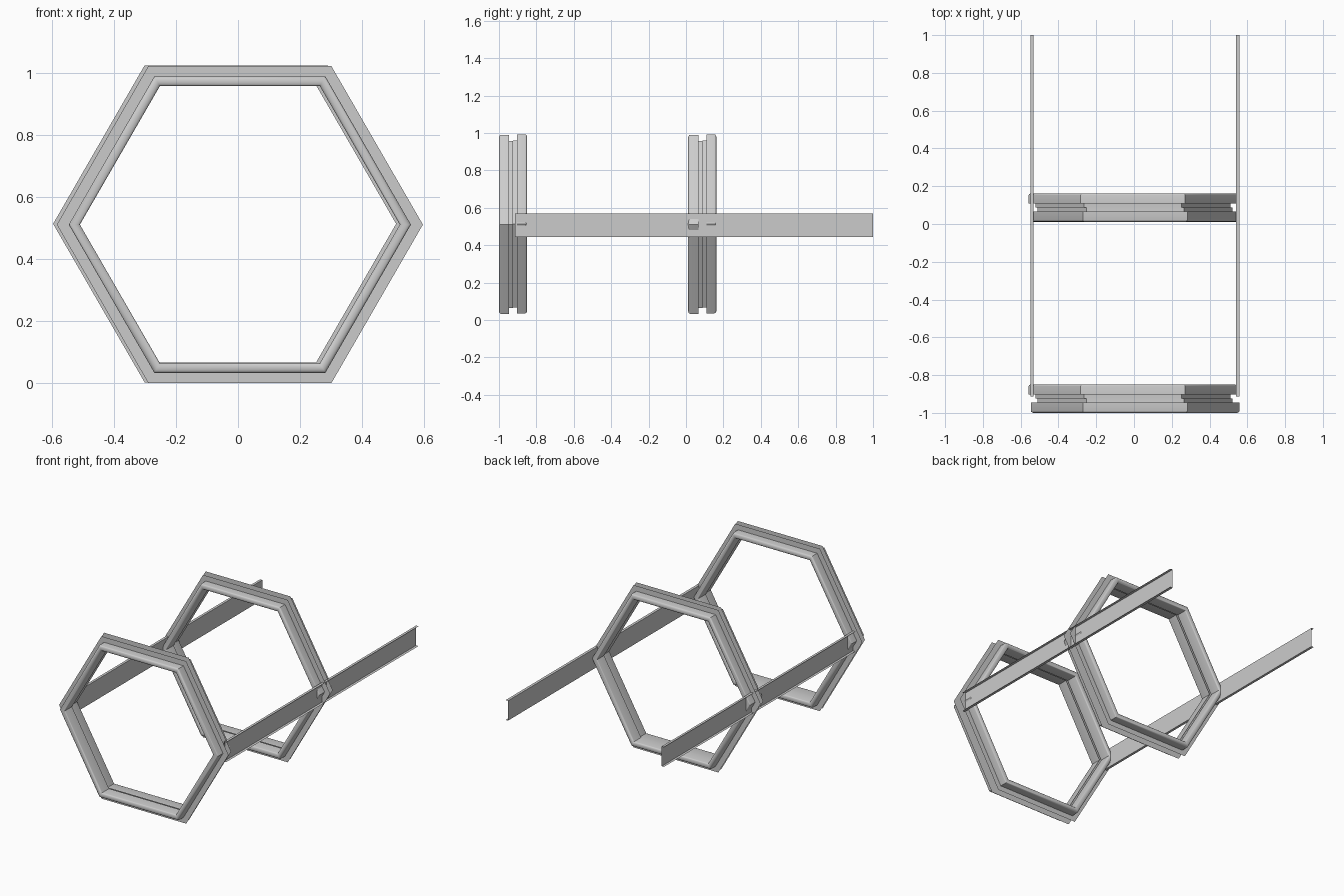
import bpy, bmesh
from math import sin, cos, pi, radians

old = bpy.data.objects.get("Cube")
if old:
    bpy.data.objects.remove(old, do_unlink=True)

GREY = (0.6, 0.6, 0.6, 1)
metal = bpy.data.materials.new("light grey metal")
metal.use_nodes = True
metal.diffuse_color = GREY
metal.node_tree.nodes["Principled BSDF"].inputs["Base Color"].default_value = GREY


def finish(name, bm):
    bmesh.ops.recalc_face_normals(bm, faces=bm.faces)
    mesh = bpy.data.meshes.new(name)
    bm.to_mesh(mesh)
    bm.free()
    mesh.materials.append(metal)
    obj = bpy.data.objects.new(name, mesh)
    bpy.context.collection.objects.link(obj)
    bpy.ops.object.select_all(action='DESELECT')
    obj.select_set(True)
    bpy.context.view_layer.objects.active = obj
    bpy.ops.object.shade_smooth_by_angle(angle=radians(30))
    return obj


def strip(bm, rows, closed):
    """Bridge neighbouring rows of points with quads."""
    rows = [[bm.verts.new(p) for p in row] for row in rows]
    for a, b in zip(rows, rows[1:]):
        n = len(a)
        for i in range(n if closed else n - 1):
            j = (i + 1) % n
            bm.faces.new((a[i], a[j], b[j], b[i]))


def hexagon(apothem, y, cx, cz):
    radius = apothem / cos(pi / 6)
    return [(cx + radius * cos(k * pi / 3), y, cz + radius * sin(k * pi / 3))
            for k in range(6)]


# Ring section, measured from the middle of the ring's width
INNER, BEAD, FIN = 0.447, 0.478, 0.5115
GAP, HALF, ROUND = 0.0215, 0.0755, 0.01


def half_ring(name, y_mid, side, cx, cz):
    bm = bmesh.new()
    # web, rounded rim and outer strip in one profile
    mid, rad = (INNER + BEAD) / 2, (BEAD - INNER) / 2
    profile = [(INNER, 0)]
    for i in range(9):
        t = pi * i / 8
        profile.append((mid - rad * cos(t), HALF - ROUND + ROUND * sin(t)))
    profile.append((BEAD, GAP))
    # upright fin along the gap
    fin = [(INNER, GAP), (FIN, GAP)]
    for line in (profile, fin):
        strip(bm, [hexagon(r, y_mid + side * d, cx, cz) for r, d in line], True)
    return finish(name, bm)


for label, y_mid in (("front", -0.9245), ("middle", 0.087)):
    half_ring(label + "_ring_front_half", y_mid, -1, 0.006, 0.5115)
    half_ring(label + "_ring_back_half", y_mid, 1, -0.006, 0.514)

# Channel rails, open outwards
for name, web, lip in (("left_rail", 0.541, 0.558), ("right_rail", -0.531, -0.547)):
    bm = bmesh.new()
    section = [(lip, 0.444), (web, 0.444), (web, 0.569), (lip, 0.569)]
    strip(bm, [[(x, y, z) for x, z in section] for y in (-0.913, 1)], False)
    finish(name, bm)
